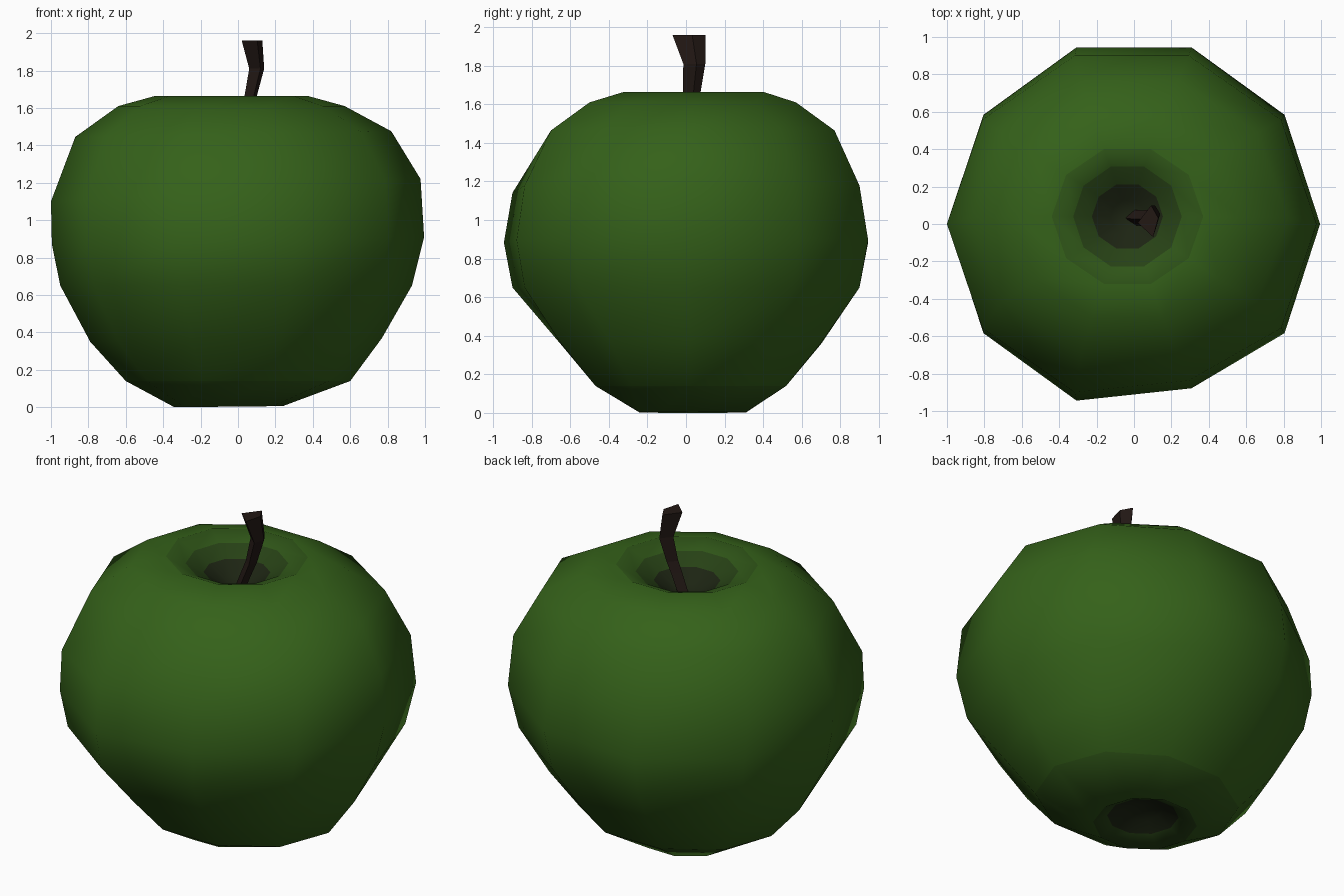
import bpy, bmesh
from math import sin, cos, pi

if "Cube" in bpy.data.objects:
    bpy.data.objects.remove(bpy.data.objects["Cube"])

SIDES = 10


def material(name, rgb):
    m = bpy.data.materials.new(name)
    m.diffuse_color = (*rgb, 1)
    m.use_nodes = True
    m.node_tree.nodes["Principled BSDF"].inputs["Base Color"].default_value = m.diffuse_color
    return m


def mix(a, b, t):
    return tuple(p + (q - p) * t for p, q in zip(a, b))


def make_object(name, bm, mats, smooth):
    bmesh.ops.recalc_face_normals(bm, faces=bm.faces)
    for f in bm.faces:
        f.smooth = smooth
    me = bpy.data.meshes.new(name)
    bm.to_mesh(me)
    bm.free()
    for m in mats:
        me.materials.append(m)
    ob = bpy.data.objects.new(name, me)
    bpy.context.collection.objects.link(ob)
    return ob


def bridge(bm, a, b, mat=0):
    n = len(a)
    for i in range(n):
        j = (i + 1) % n
        bm.faces.new((a[i], a[j], b[j], b[i])).material_index = mat


GREEN, DARK = (0.035, 0.12, 0.01), (0.010, 0.009, 0.006)
skin = [material("skin_" + str(i), mix(GREEN, DARK, t))
        for i, t in enumerate((0, 0.25, 0.6, 0.92))]

# Fruit: lopsided rings (centre x, centre y, radius x, radius y, z, tilt, material)
rings = [
    (-0.04, 0.03, 0.11, 0.11, 0.09, 0, 3),
    (-0.04, 0.03, 0.20, 0.20, 0.05, 0, 2),
    (-0.05, 0.035, 0.29, 0.29, 0.003, 0.003, 1),
    (0.00, 0.025, 0.60, 0.52, 0.14, 0, 0),
    (-0.01, 0.025, 0.78, 0.71, 0.36, 0.01, 0),
    (-0.01, 0.00, 0.94, 0.946, 0.65, 0, 0),
    (0.00, 0.00, 0.995, 0.993, 0.89, 0.02, 0),
    (-0.012, 0.00, 0.988, 0.946, 1.16, 0.06, 0),
    (-0.025, 0.035, 0.845, 0.773, 1.46, 0.015, 0),
    (-0.035, 0.035, 0.605, 0.563, 1.61, 0, 0),
    (-0.035, 0.04, 0.405, 0.379, 1.665, 0, 0),
    (-0.035, 0.04, 0.29, 0.28, 1.625, 0, 1),
    (-0.035, 0.04, 0.19, 0.18, 1.57, 0, 2),
    (-0.035, 0.04, 0.09, 0.09, 1.51, 0, 3),
]
bm = bmesh.new()
loops = []
for cx, cy, rx, ry, z, tilt, _ in rings:
    loop = []
    for i in range(SIDES):
        c, s = cos(2 * pi * i / SIDES), sin(2 * pi * i / SIDES)
        # the front right side is slightly flattened
        k = 0.93 if i == 8 and 0.5 < z < 1.3 else 1
        loop.append(bm.verts.new((cx + rx * c, cy + ry * s * k, z + tilt * c)))
    loops.append(loop)
for n in range(len(loops) - 1):
    bridge(bm, loops[n], loops[n + 1], max(rings[n][6], rings[n + 1][6]))
# centres of the two hollows
for loop, z in ((loops[0], 0.12), (loops[-1], 1.47)):
    tip = bm.verts.new((-0.035, 0.035, z))
    for i in range(SIDES):
        bm.faces.new((loop[i], loop[(i + 1) % SIDES], tip)).material_index = 3
make_object("apple_fruit", bm, skin, True)

# Stem: bent four-sided stalk (centre x, centre y, half x, half y, z)
bm = bmesh.new()
path = [
    (-0.02, 0.035, 0.03, 0.04, 1.46),
    (0.04, 0.03, 0.032, 0.043, 1.60),
    (0.068, 0.03, 0.033, 0.046, 1.665),
    (0.10, 0.043, 0.04, 0.057, 1.81),
    (0.075, 0.015, 0.055, 0.085, 1.96),
]
corners = [(-1, -0.1), (0.3, 1), (1, 0.2), (0.5, -1)]
loops = [[bm.verts.new((x + a * hx, y + b * hy, z)) for a, b in corners]
         for x, y, hx, hy, z in path]
for a, b in zip(loops, loops[1:]):
    bridge(bm, a, b)
bm.faces.new(loops[0])
bm.faces.new(loops[-1])
make_object("stem", bm, [material("bark", (0.016, 0.009, 0.007))], False)
